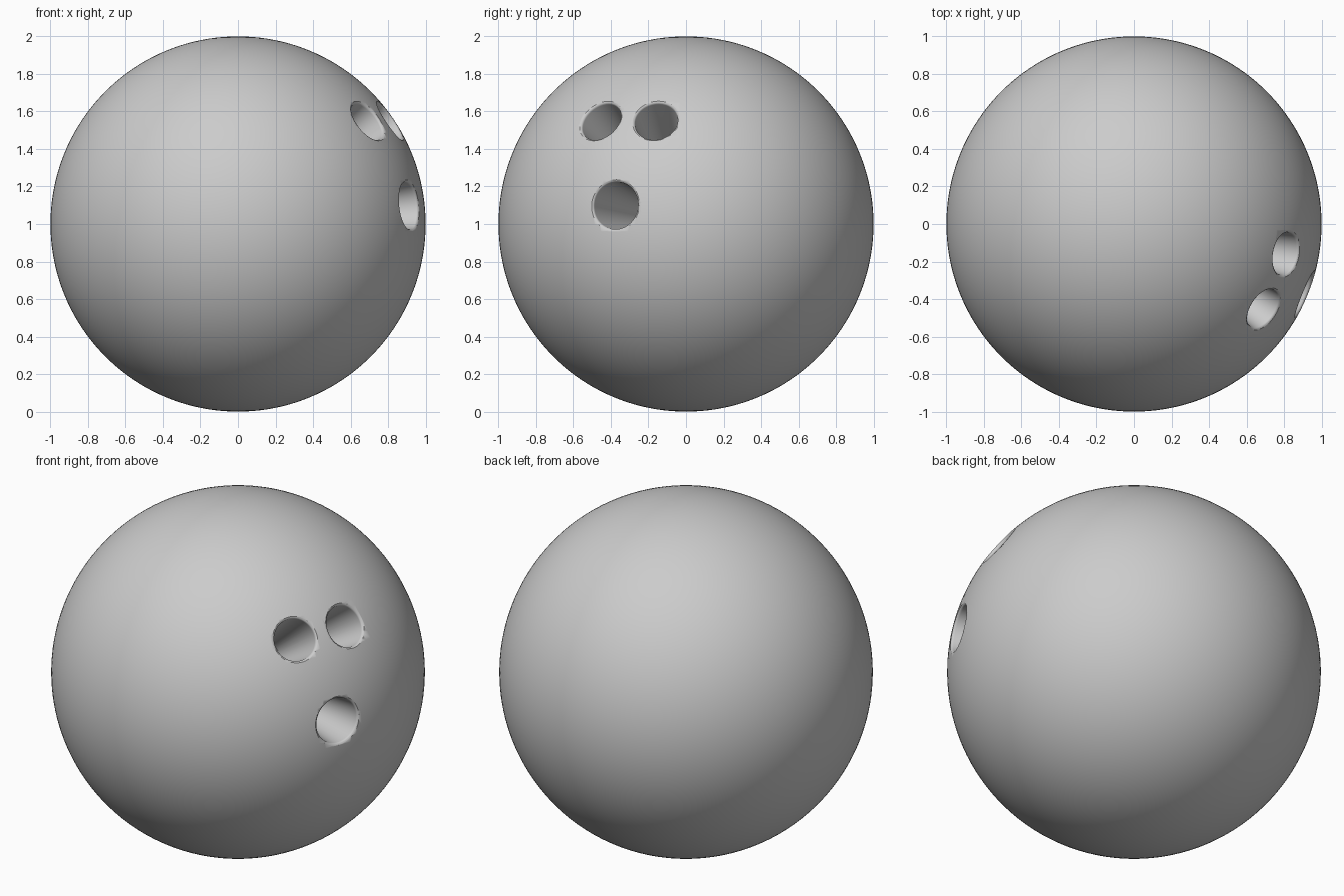
import bpy, bmesh, math
from mathutils import Vector

if "Cube" in bpy.data.objects:
    bpy.data.objects.remove(bpy.data.objects["Cube"])

CENTRE = Vector((0, 0, 1))

# Ball body
bpy.ops.mesh.primitive_uv_sphere_add(segments=160, ring_count=80, radius=1, location=CENTRE)
ball = bpy.context.object
ball.name = "ball"


def hole_cutter(name, direction, r, depth=0.5, fillet=0.014, sides=64):
    """Revolved drill shape pointing at the ball centre, with a rounded rim."""
    h = math.sqrt((1 - fillet) ** 2 - (r + fillet) ** 2)
    end = math.atan2(h, r + fillet) + math.radians(22)
    profile = [(r * 0.6, 1 - depth)]
    for i in range(6):
        a = math.pi + (end - math.pi) * i / 5
        profile.append((r + fillet + fillet * math.cos(a), h + fillet * math.sin(a)))
    # continue along the tangent until clear of the surface
    rho, z = profile[-1]
    profile.append((rho + 0.06 * math.sin(end), z - 0.06 * math.cos(end) + 0.03))
    profile.append((rho + 0.06, 1.15))

    bm = bmesh.new()
    rings = [[bm.verts.new((p * math.cos(t), p * math.sin(t), q))
              for t in (2 * math.pi * k / sides for k in range(sides))]
             for p, q in profile]
    for lo, hi in zip(rings, rings[1:]):
        for k in range(sides):
            n = (k + 1) % sides
            bm.faces.new((lo[k], lo[n], hi[n], hi[k]))
    bm.faces.new(rings[0][::-1])
    bm.faces.new(rings[-1])
    bmesh.ops.recalc_face_normals(bm, faces=bm.faces)
    mesh = bpy.data.meshes.new(name)
    bm.to_mesh(mesh)
    bm.free()
    obj = bpy.data.objects.new(name, mesh)
    bpy.context.collection.objects.link(obj)
    obj.location = CENTRE
    obj.rotation_mode = 'QUATERNION'
    obj.rotation_quaternion = Vector(direction).to_track_quat('Z', 'Y')
    obj.hide_render = True
    return obj


# Two finger holes and a wider thumb hole
for name, direction, r in [
    ("finger_hole_front", (0.70, -0.459, 0.556), 0.115),
    ("finger_hole_back", (0.82, -0.161, 0.556), 0.115),
    ("thumb_hole", (0.92, -0.379, 0.100), 0.126),
]:
    cutter = hole_cutter(name, direction, r)
    mod = ball.modifiers.new(name, 'BOOLEAN')
    mod.operation = 'DIFFERENCE'
    mod.solver = 'EXACT'
    mod.object = cutter
    bpy.context.view_layer.objects.active = ball
    bpy.ops.object.modifier_apply(modifier=mod.name)
    bpy.data.objects.remove(cutter)

# Smooth shading with sharp hole floors
bpy.ops.object.select_all(action='DESELECT')
ball.select_set(True)
bpy.context.view_layer.objects.active = ball
bpy.ops.object.shade_smooth_by_angle(angle=math.radians(45))
